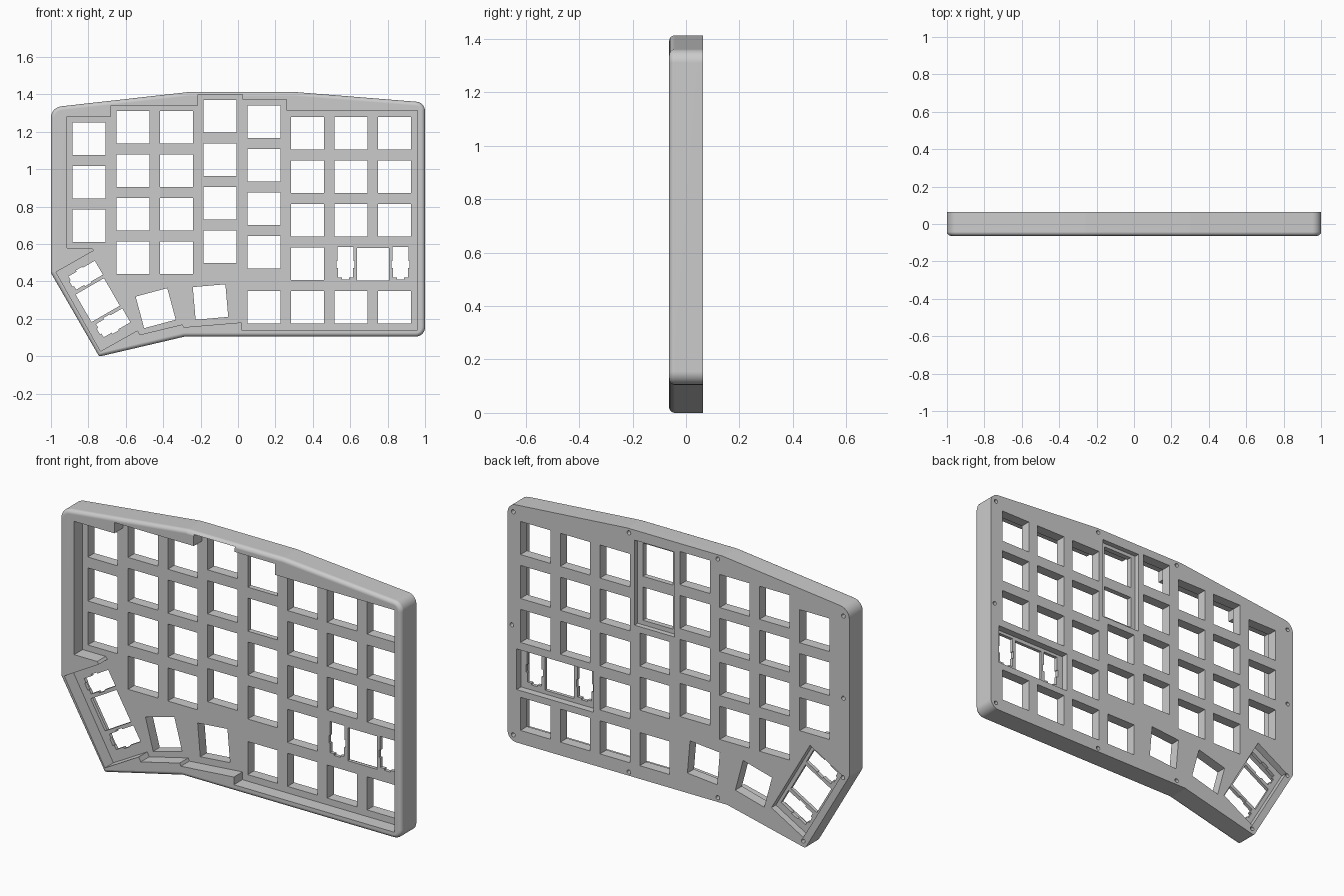
import bpy, bmesh, math
from mathutils import Vector

if "Cube" in bpy.data.objects:
    bpy.data.objects.remove(bpy.data.objects["Cube"])

FRONT, BACK = -0.063, 0.063
PLATE = 0.008          # front face of the key plate
THIN = 0.026           # rear face of the thinned areas
PITCH, KEY = 0.2325, 0.175


def place(pts, c, deg=0):
    a = math.radians(deg)
    return [(c[0] + u * math.cos(a) - v * math.sin(a),
             c[1] + u * math.sin(a) + v * math.cos(a)) for u, v in pts]


def rect(w, h):
    return [(-w / 2, -h / 2), (w / 2, -h / 2), (w / 2, h / 2), (-w / 2, h / 2)]


def rounded(corners, n=6):
    out = []
    for i, (x, z, r) in enumerate(corners):
        p = Vector((x, z))
        a = (Vector(corners[i - 1][:2]) - p).normalized()
        b = (Vector(corners[(i + 1) % len(corners)][:2]) - p).normalized()
        half = a.angle(b) / 2
        centre = p + (a + b).normalized() * (r / math.sin(half))
        s = p + a * (r / math.tan(half)) - centre
        e = p + b * (r / math.tan(half)) - centre
        sweep = s.angle_signed(e)
        for k in range(n + 1):
            t = -sweep * k / n
            out.append((centre.x + s.x * math.cos(t) - s.y * math.sin(t),
                        centre.y + s.x * math.sin(t) + s.y * math.cos(t)))
    return out


def prism(bm, pts, y0, y1):
    f = [bm.verts.new((x, y0, z)) for x, z in pts]
    b = [bm.verts.new((x, y1, z)) for x, z in pts]
    face = bm.faces.new(f)
    bm.faces.new(b[::-1])
    for i in range(len(pts)):
        j = (i + 1) % len(pts)
        bm.faces.new((f[j], f[i], b[i], b[j]))
    return face


def make(name, bm):
    bmesh.ops.recalc_face_normals(bm, faces=bm.faces[:])
    me = bpy.data.meshes.new(name)
    bm.to_mesh(me)
    bm.free()
    ob = bpy.data.objects.new(name, me)
    bpy.context.collection.objects.link(ob)
    return ob


def cut(target, name, shapes):
    bm = bmesh.new()
    for pts, y0, y1 in shapes:
        prism(bm, pts, y0, y1)
    tool = make(name, bm)
    tool.hide_render = True
    m = target.modifiers.new(name, 'BOOLEAN')
    m.operation, m.solver, m.object = 'DIFFERENCE', 'EXACT', tool
    bpy.context.view_layer.objects.active = target
    bpy.ops.object.modifier_apply(modifier=m.name)
    bpy.data.objects.remove(tool)


# Case body with a rounded front rim
outline = rounded([(-1, 1.33, .06), (-.26, 1.413, .12), (.30, 1.413, .12), (1, 1.357, .05),
                   (1, .105, .05), (-.285, .105, .04), (-.742, 0, .012), (-1, .445, .03)])
low = min(z for x, z in outline)
outline = [(x, z - low if z < .02 else z) for x, z in outline]
bm = bmesh.new()
face = prism(bm, outline, FRONT, BACK)
bmesh.ops.recalc_face_normals(bm, faces=bm.faces[:])
bmesh.ops.bevel(bm, geom=list(face.edges), offset=.021, segments=5, profile=.5, affect='EDGES')
case = make("keyboard_case", bm)

# Stepped recess for the keycaps
recess = [(-.915, 1.283), (-.68, 1.283), (-.68, 1.34), (-.215, 1.34), (-.215, 1.40),
          (.025, 1.40), (.025, 1.373), (.26, 1.373), (.26, 1.315), (.96, 1.315),
          (.96, .14), (.02, .14), (.02, .181), (-.29, .155), (-.297, .17), (-.525, .115),
          (-.537, .138), (-.735, .027), (-.973, .45), (-.77, .565), (-.78, .578), (-.915, .578)]
cut(case, "recess_cutter", [(recess, -.2, PLATE)])

# Rear pockets: two wide-key areas, the controller bay, and the screw holes
wide_keys = [((.722, .4925), 0), ((-.75, .30), -60)]
pockets = [(place(rect(.45, .215), c, a), THIN, .2) for c, a in wide_keys]
pockets.append((place(rect(.235, .45), (.14, 1.135)), THIN + .01, .2))
screws = [(.967, 1.32), (.975, .72), (.967, .14), (.29, 1.39), (-.23, 1.39), (-.965, 1.285),
          (-.965, .85), (-.962, .43), (.29, .125), (-.23, .128), (-.73, .032)]
disc = [(.011 * math.cos(k * math.pi / 8), .011 * math.sin(k * math.pi / 8)) for k in range(16)]
pockets += [(place(disc, c), .02, .2) for c in screws]
cut(case, "rear_cutter", pockets)

# Switch holes: columns as (x, top z, row numbers)
columns = [(-.797, 1.163, range(3)), (-.5615, 1.224, range(4)), (-.329, 1.224, range(4)),
           (-.096, 1.283, range(4)), (.139, 1.254, range(4)), (.139, 1.1925, [4]),
           (.372, 1.1925, range(5)), (.604, 1.1925, [0, 1, 2, 4]), (.837, 1.1925, [0, 1, 2, 4])]
holes = [place(rect(KEY, KEY), (x, z - r * PITCH)) for x, z, rows in columns for r in rows]
holes += [place(rect(KEY, KEY), (-.44, .257), 15), place(rect(KEY, KEY), (-.147, .29), 5)]

# Wide-key holes with a notched stabiliser slot on either side
half_slot = [(.018, -.087), (.018, -.078), (.041, -.078), (.041, -.028), (.049, -.028),
             (.049, .012), (.043, .012), (.043, .086)]
slot = half_slot + [(-u, v) for u, v in reversed(half_slot)]
for c, a in wide_keys:
    holes.append(place(rect(.17, KEY), c, a))
    for s in (-1, 1):
        holes.append(place([(u + s * .147, v + .006) for u, v in slot], c, a))
cut(case, "switch_cutter", [(h, -.01, .2) for h in holes])

# Smooth rounded edges, flat plate
bpy.ops.object.select_all(action='DESELECT')
case.select_set(True)
bpy.context.view_layer.objects.active = case
bpy.ops.object.shade_smooth_by_angle(angle=math.radians(30))
wn = case.modifiers.new("weighted_normals", 'WEIGHTED_NORMAL')
wn.keep_sharp = True
